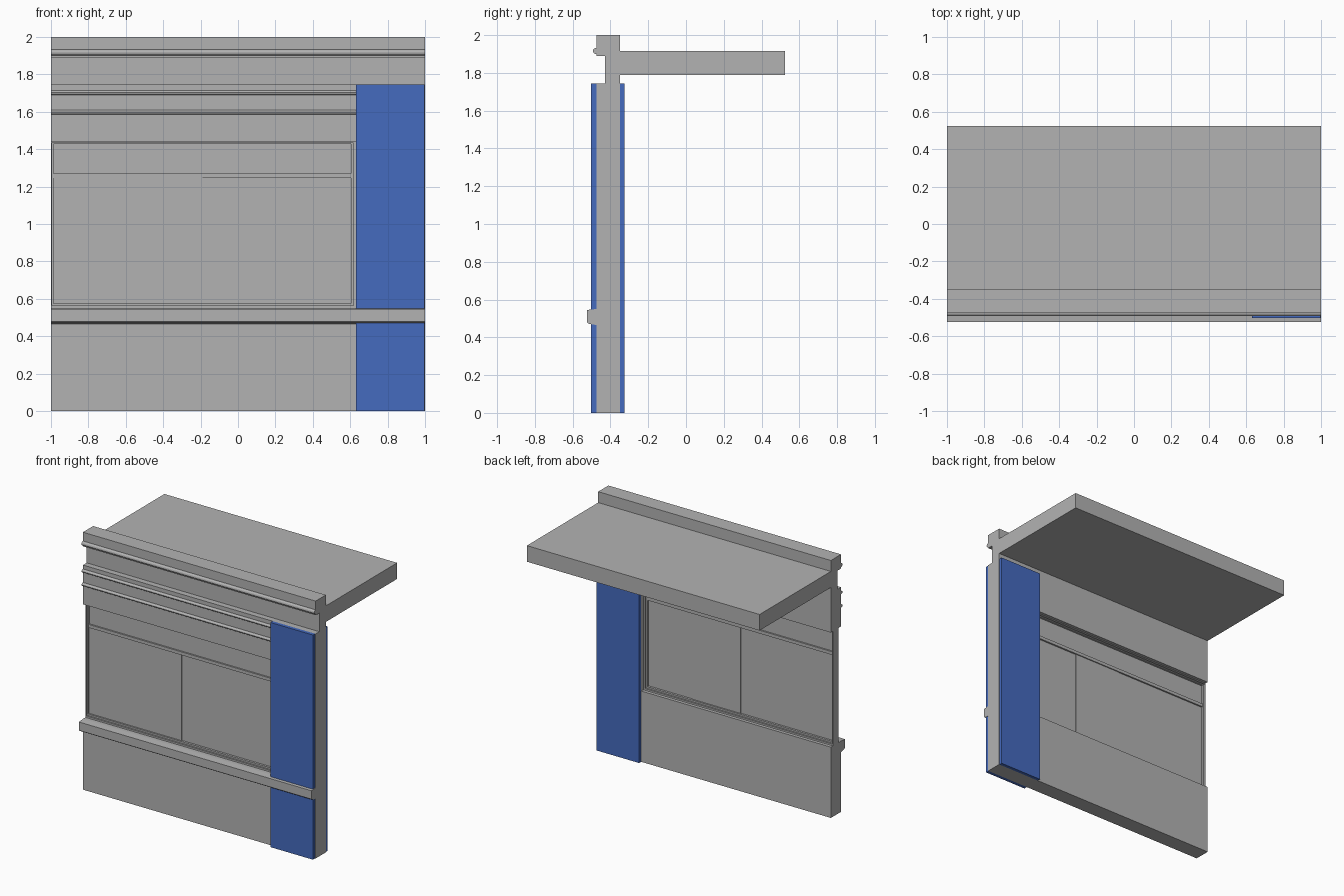
import bpy
import math

if "Cube" in bpy.data.objects:
    bpy.data.objects.remove(bpy.data.objects["Cube"])


def material(name, rgb):
    m = bpy.data.materials.new(name)
    m.use_nodes = True
    m.diffuse_color = (*rgb, 1)
    m.node_tree.nodes["Principled BSDF"].inputs["Base Color"].default_value = (*rgb, 1)
    return m


GREY = material("grey plaster", (0.45, 0.45, 0.45))
BLUE = material("blue panel", (0.06, 0.145, 0.52))

# Main limits of the wall and its window opening
LEFT, RIGHT = -1.0, 1.0
FRONT, BACK = -0.475, -0.35
JAMB, SILL, HEAD, TOP = 0.63, 0.55, 1.44, 1.745
MID = -0.41


def extrude(name, profile, x0, x1, mat=GREY):
    """Sweep a closed (y, z) profile along x."""
    n = len(profile)
    verts = [(x, y, z) for x in (x0, x1) for y, z in profile]
    faces = [tuple(range(n)), tuple(reversed(range(n, 2 * n)))]
    faces += [(i, i + n, (i + 1) % n + n, (i + 1) % n) for i in range(n)]
    mesh = bpy.data.meshes.new(name)
    mesh.from_pydata(verts, [], faces)
    # Profiles running clockwise would face inward
    area = sum(profile[i][0] * profile[(i + 1) % n][1]
               - profile[(i + 1) % n][0] * profile[i][1] for i in range(n))
    if area > 0:
        mesh.flip_normals()
    mesh.materials.append(mat)
    obj = bpy.data.objects.new(name, mesh)
    bpy.context.collection.objects.link(obj)
    return obj


def box(name, x0, x1, y0, y1, z0, z1, mat=GREY):
    return extrude(name, [(y0, z0), (y1, z0), (y1, z1), (y0, z1)], x0, x1, mat)


def bead(y, z0, z1, depth, steps=6):
    """Points of a half-round bulging to the front, from top to bottom."""
    mid, half = (z0 + z1) / 2, (z1 - z0) / 2
    angles = [math.pi * i / steps for i in range(steps + 1)]
    return [(y - depth * math.sin(a), mid + half * math.cos(a)) for a in angles]


# Wall around the opening
box("lower_wall", LEFT, RIGHT, FRONT, BACK, 0, SILL)
box("end_pier", JAMB, RIGHT, FRONT, BACK, SILL, TOP)
lintel = [(BACK, HEAD), (BACK, TOP), (FRONT, TOP)]
lintel += bead(FRONT, 1.69, 1.715, 0.018) + bead(FRONT, 1.585, 1.61, 0.018)
lintel += [(FRONT, HEAD)]
extrude("lintel", lintel, LEFT, JAMB)

# Parapet with its projecting cap, and the roof slab
parapet = [(BACK, TOP), (BACK, 2.0), (FRONT, 2.0)]
parapet += bead(FRONT, 1.9, 1.932, 0.018)
parapet += [(FRONT, 1.89), (-0.43, 1.89), (-0.43, TOP)]
extrude("parapet", parapet, LEFT, RIGHT)
box("roof_slab", LEFT, RIGHT, BACK, 0.525, 1.79, 1.915)

# Projecting ledge
extrude("ledge", [(FRONT, 0.465), (-0.515, 0.472), (-0.525, 0.48),
                  (-0.525, 0.545), (FRONT, SILL)], LEFT, RIGHT)

# Blue facing panels on both sides of the pier
for name, z0, z1 in (("lower", 0, 0.475), ("upper", 0.545, TOP)):
    box(f"{name}_front_panel", JAMB, 0.996, -0.502, FRONT, z0, z1, BLUE)
box("back_panel", JAMB, 0.996, BACK, -0.325, 0, TOP, BLUE)


def frame(name, half_depth, inset, width, left_width):
    """Rectangular frame set into the opening, centred on the glazing."""
    y0, y1 = MID - half_depth, MID + half_depth
    x1, z0, z1 = JAMB - inset, SILL + inset, HEAD - inset / 2
    box(f"{name}_bottom", LEFT, x1, y0, y1, z0, z0 + width)
    box(f"{name}_top", LEFT, x1, y0, y1, z1 - width / 2, z1)
    box(f"{name}_right", x1 - width, x1, y0, y1, z0, z1)
    box(f"{name}_left", LEFT, LEFT + left_width, y0, y1, z0, z1)


frame("outer_frame", 0.035, 0, 0.013, 0.006)
frame("inner_frame", 0.022, 0.013, 0.013, 0.013)

# Transom, upper light and sliding panes
box("transom", LEFT, 0.606, MID - 0.018, MID + 0.018, 1.245, 1.27)
box("upper_light", LEFT, 0.606, MID - 0.006, MID + 0.006, 1.26, 1.43)
panes = ((LEFT, -0.19, 0.010, 0.006), (-0.19, 0.22, 0.005, 0.010), (0.22, 0.606, 0.005, 0.005))
for i, (x0, x1, front, back) in enumerate(panes):
    box(f"pane_{i + 1}", x0, x1, MID - front, MID + back, 0.57, 1.25)
